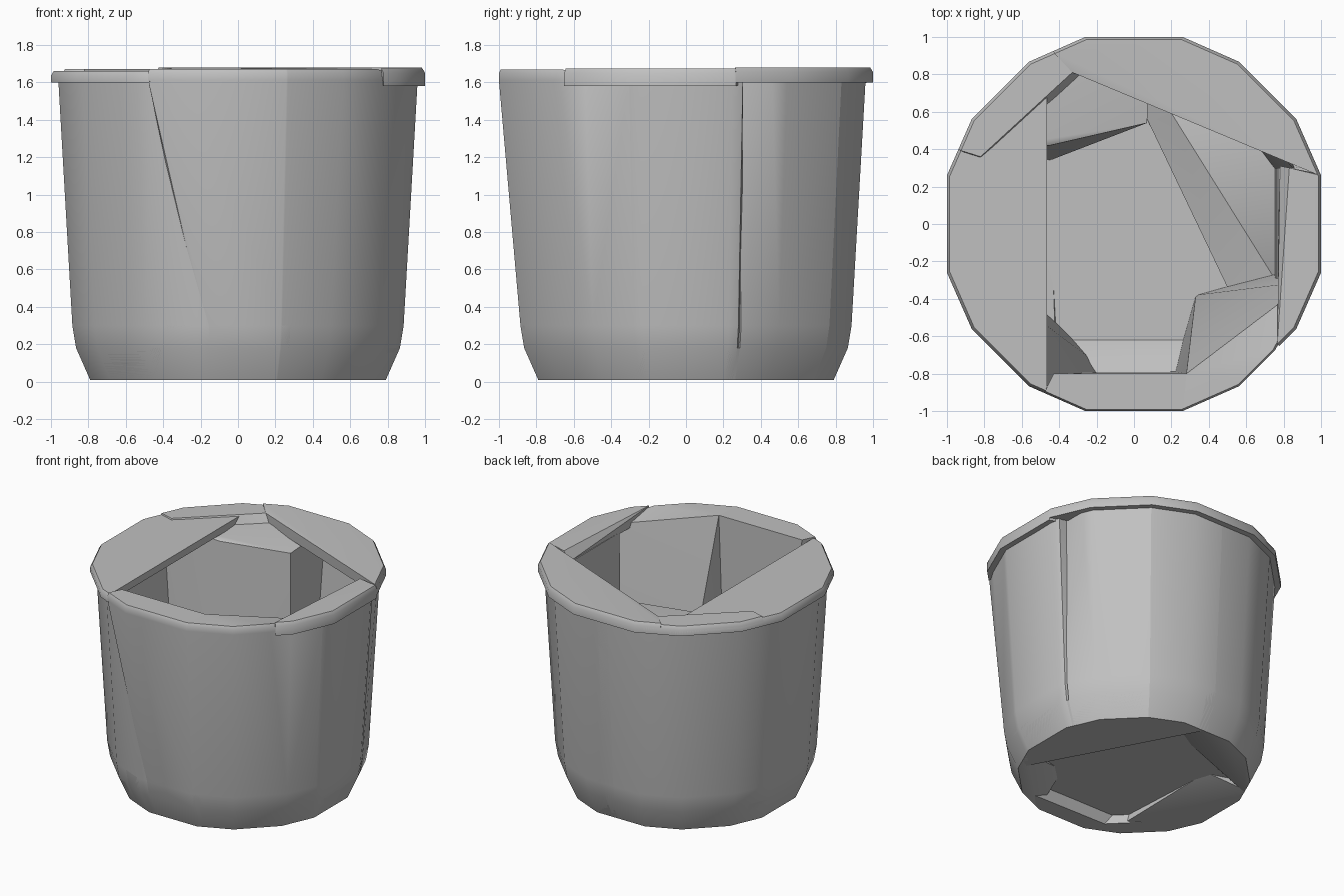
import bpy, bmesh
from math import radians, sin, cos

cube = bpy.data.objects.get("Cube")
if cube:
    bpy.data.objects.remove(cube, do_unlink=True)

grey = bpy.data.materials.new("plain_grey")
grey.use_nodes = True
grey.diffuse_color = (0.53, 0.53, 0.53, 1)
bsdf = grey.node_tree.nodes["Principled BSDF"]
bsdf.inputs["Base Color"].default_value = (0.53, 0.53, 0.53, 1)
bsdf.inputs["Roughness"].default_value = 0.6

# Irregular sixteen-sided outline: corner angles and corner radius
CORNERS = [q + a for q in range(-360, 720, 90) for a in (14.5, 33, 57, 75.5)]
CORNER_R = 1.033

# Outer profiles as (radius, height)
BASE = [(0.79, 0.01), (0.865, 0.18)]
LOW = BASE + [(0.885, 0.3)]
TOP = [(0.96, 1.61)]
WALL = LOW + TOP
LIP = [(1.0, 1.61), (1.0, 1.65), (0.99, 1.67)]


def outline(angle):
    """Point on the outline at an angle in degrees."""
    a = max(c for c in CORNERS if c <= angle)
    b = min(c for c in CORNERS if c > angle)
    half = radians(b - a) / 2
    r = CORNER_R * cos(half) / cos(radians(angle - a) - half)
    return r * cos(radians(angle)), r * sin(radians(angle))


def sector(start, end, profile):
    angles = [start] + [c for c in CORNERS if start < c < end] + [end]
    return [(r * x, r * y, z) for r, z in profile
            for x, y in map(outline, angles)]


def chunk(name, points):
    """Convex piece wrapped round the given points."""
    bm = bmesh.new()
    for p in points:
        bm.verts.new(p)
    bmesh.ops.convex_hull(bm, input=bm.verts[:])
    loose = [v for v in bm.verts if not v.link_faces]
    bmesh.ops.delete(bm, geom=loose, context='VERTS')
    bmesh.ops.dissolve_limit(bm, angle_limit=radians(1),
                             verts=bm.verts[:], edges=bm.edges[:])
    bmesh.ops.recalc_face_normals(bm, faces=bm.faces[:])
    mesh = bpy.data.meshes.new(name)
    bm.to_mesh(mesh)
    bm.free()
    mesh.materials.append(grey)
    obj = bpy.data.objects.new(name, mesh)
    bpy.context.collection.objects.link(obj)
    bpy.ops.object.select_all(action='DESELECT')
    obj.select_set(True)
    bpy.context.view_layer.objects.active = obj
    bpy.ops.object.shade_smooth_by_angle(angle=radians(32))


def rim(low, high):
    return [(1.0, low), (1.0, high - 0.025), (0.985, high)]


# Walls
chunk("left_wall", sector(157, 192, WALL))
chunk("front_left_wall", sector(190, 242, WALL) + sector(242, 260, LOW))
chunk("front_wall", sector(242, 285, LIP) + sector(260, 285, LOW) + [
    (-0.43, -0.8, 1.67), (0.28, -0.8, 1.67)])
chunk("front_right_wall",
      sector(285, 318, LOW + LIP) + sector(318, 342, WALL) + [
          (0.28, -0.8, 1.67), (0.74, -0.45, 1.6),
          (0.33, -0.38, 0.1), (0.74, -0.29, 0.1)])
chunk("right_wall", sector(-18, 18, WALL) + [
    (0.77, 0.3, 1.6), (0.77, -0.29, 1.6),
    (0.75, 0.3, 0.2), (0.75, -0.29, 0.2)])
# This wall leaves a narrow wedge-shaped recess beside the right wall
chunk("back_right_wall", sector(19, 57, LOW) + sector(28, 57, TOP) + [
    (0.87, 0.28, 1.61)])
chunk("back_wall", sector(57, 90, WALL))
chunk("back_left_wall", sector(85, 157, WALL) + [
    (0.07, 0.54, 1.57), (-0.45, 0.42, 1.57),
    (0.07, 0.54, 0.1), (-0.45, 0.34, 0.1)])

# Floor and base pieces
chunk("left_base", sector(155, 242, BASE) + [
    (-0.45, 0.25, 0.09), (-0.4, -0.62, 0.09)])
chunk("front_base", sector(245, 288, LOW) + [
    (-0.4, -0.75, 0.28), (0.3, -0.75, 0.28),
    (-0.4, -0.6, 0.12), (0.3, -0.6, 0.12),
    (-0.4, -0.65, 0.01), (0.35, -0.66, 0.01)])
chunk("base_corner", sector(-25, 88, BASE) + [
    (0.1, 0.69, 0.01), (0.66, -0.38, 0.01), (0.07, 0.56, 0.15),
    (0.5, -0.34, 0.15), (0.22, 0.56, 0.25), (0.75, -0.29, 0.25)])
chunk("floor", [(x, y, z) for z in (0.08, 0.14) for x, y in (
    (-0.5, -0.66), (0.4, -0.66), (0.68, -0.35), (0.15, 0.65), (-0.64, 0.4))])

# Rim plates
chunk("left_rim", sector(117.5, 242.5, rim(1.6, 1.66)))
chunk("back_left_rim", sector(108, 157, rim(1.6, 1.67)) + [
    (-0.33, 0.81, 1.67), (-0.28, 0.79, 1.59),
    (-0.82, 0.36, 1.67), (-0.82, 0.33, 1.59)])
chunk("back_rim", sector(15, 115, rim(1.6, 1.68)) + [
    (-0.33, 0.81, 1.67), (-0.33, 0.81, 1.59)])
chunk("right_rim", sector(-40, 15, rim(1.58, 1.675)) + [
    (0.78, 0.31, 1.6), (0.83, 0.3, 1.67),
    (0.77, -0.29, 1.59), (0.8, -0.29, 1.66)])
